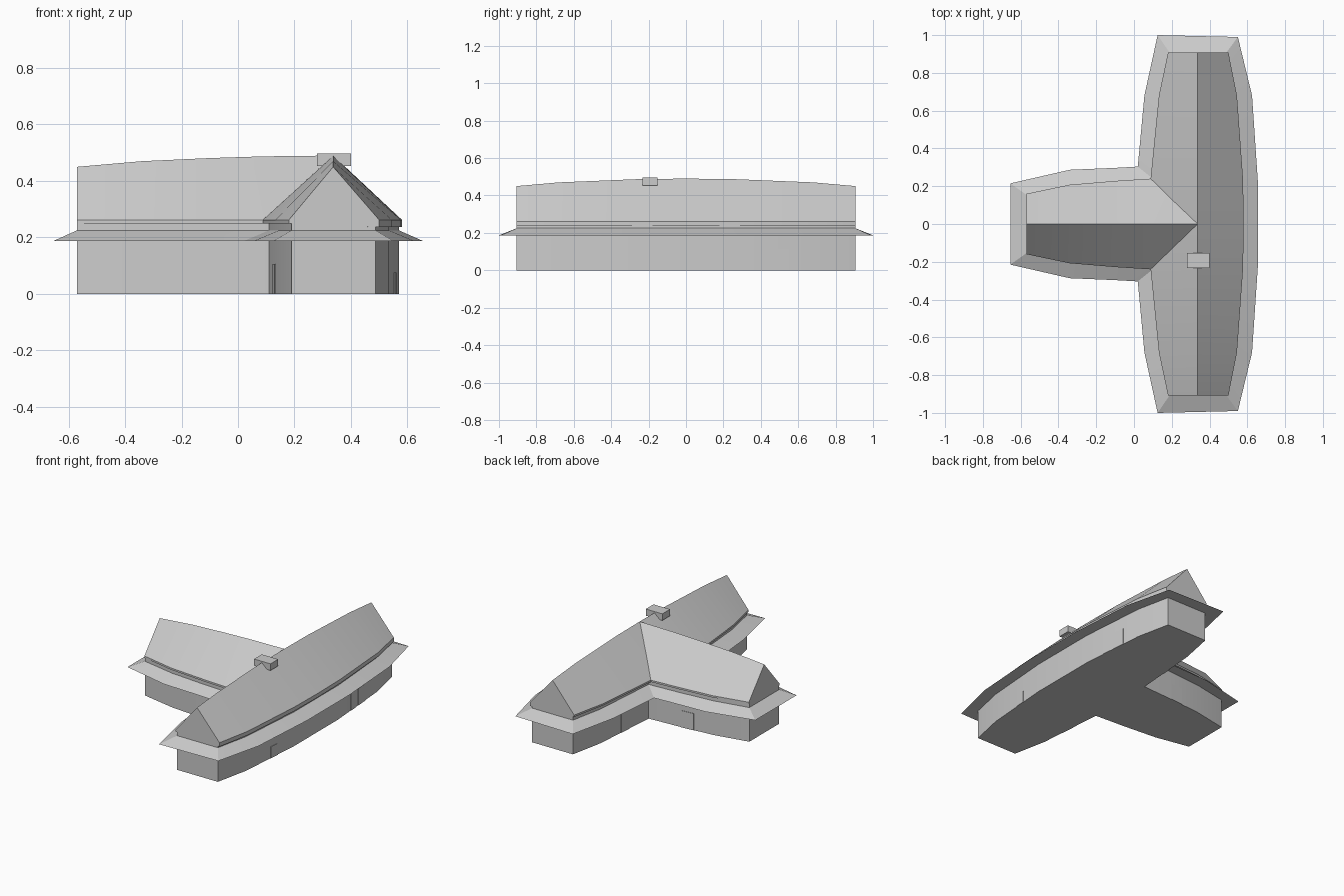
import bpy, bmesh, math
from mathutils import Vector

cube = bpy.data.objects.get("Cube")
if cube:
    bpy.data.objects.remove(cube, do_unlink=True)

grey = bpy.data.materials.new("plain grey")
grey.use_nodes = True
COLOUR = (0.6, 0.6, 0.6, 1)
grey.diffuse_color = COLOUR
grey.node_tree.nodes["Principled BSDF"].inputs["Base Color"].default_value = COLOUR


def finish(name, bm):
    """Turn a bmesh into a shaded object."""
    bmesh.ops.remove_doubles(bm, verts=bm.verts, dist=0.0002)
    bmesh.ops.recalc_face_normals(bm, faces=bm.faces)
    mesh = bpy.data.meshes.new(name)
    bm.to_mesh(mesh)
    bm.free()
    mesh.materials.append(grey)
    obj = bpy.data.objects.new(name, mesh)
    bpy.context.collection.objects.link(obj)
    bpy.ops.object.select_all(action='DESELECT')
    obj.select_set(True)
    bpy.context.view_layer.objects.active = obj
    bpy.ops.object.shade_smooth_by_angle(angle=math.radians(25))
    return obj


def loft(name, rings, caps=True, closed=False):
    """Skin closed rings of equal length."""
    bm = bmesh.new()
    rows = [[bm.verts.new(p) for p in ring] for ring in rings]
    n = len(rows[0])
    pairs = list(zip(rows, rows[1:])) + ([(rows[-1], rows[0])] if closed else [])
    for a, b in pairs:
        for i in range(n):
            j = (i + 1) % n
            bm.faces.new((a[i], a[j], b[j], b[i]))
    if caps:
        bm.faces.new(rows[0])
        bm.faces.new(rows[-1])
    return finish(name, bm)


def mirrored(half):
    """Complete a half outline across the long axis."""
    return half + [(x, -y) for x, y in reversed(half)]


def level(outline, z):
    return [(x, y, z) for x, y in outline]


# T-shaped walls with bowed sides
wall = mirrored([(-0.57, -0.155), (-0.34, -0.2), (-0.1, -0.22), (0.11, -0.232),
                 (0.145, -0.68), (0.19, -0.905), (0.487, -0.905),
                 (0.535, -0.68), (0.57, -0.23)])
loft("walls", [level(wall, 0), level(wall, 0.262)])

# Lower canopy running all round
canopy = mirrored([(-0.655, -0.215), (-0.34, -0.287), (-0.1, -0.297), (0.02, -0.304),
                   (0.055, -0.68), (0.125, -1), (0.55, -0.99),
                   (0.625, -0.68), (0.656, -0.22)])
loft("canopy", [level(wall, 0.225), level(canopy, 0.187), level(wall, 0.192)],
     caps=False, closed=True)

# Main roof: station, left eave, right eave, ridge height
RIDGE, EAVE = 0.337, 0.262
half = [(-0.907, 0.18, 0.5, 0.45), (-0.68, 0.132, 0.545, 0.47), (-0.24, 0.088, 0.577, 0.488)]
stations = half + [(0, 0.082, 0.581, 0.49)] + [(-y, a, b, h) for y, a, b, h in reversed(half)]
loft("main_roof", [[(a, y, 0.25), (a, y, EAVE), (RIDGE, y, h), (b, y, EAVE), (b, y, 0.236)]
                   for y, a, b, h in stations])

# Wing roof, tapering to the main ridge along its valleys
wing = [(-0.57, 0.16, 0.45), (-0.34, 0.208, 0.47), (-0.1, 0.228, 0.481), (0.088, 0.24, 0.487)]
rings = [[(x, -w, 0.25), (x, -w, EAVE), (x, 0, h), (x, w, EAVE), (x, w, 0.25)]
         for x, w, h in wing]
rings.append([(0.088, 0, 0.25)] + [(RIDGE, 0, 0.49)] * 3 + [(0.088, 0, 0.25)])
bm = bmesh.new()
rows = [[bm.verts.new(p) for p in ring] for ring in rings[:-1]]
for a, b in zip(rows, rows[1:]):
    for i in range(5):
        j = (i + 1) % 5
        bm.faces.new((a[i], a[j], b[j], b[i]))
bm.faces.new(rows[0])
tip = bm.verts.new((RIDGE, 0, 0.49))
for i in range(5):
    bm.faces.new((rows[-1][i], rows[-1][(i + 1) % 5], tip))
finish("wing_roof", bm)


def box(name, centre, size, turn=0):
    bm = bmesh.new()
    bmesh.ops.create_cube(bm, size=1)
    bmesh.ops.scale(bm, vec=size, verts=bm.verts)
    obj = finish(name, bm)
    obj.location = centre
    obj.rotation_euler.z = turn
    return obj


# Ridge vent
box("ridge_vent", (0.34, -0.193, 0.475), (0.12, 0.08, 0.044))


def panel(name, a, b, t, width, height):
    """Thin door plate at fraction t along the wall from a to b."""
    a, b = Vector(a), Vector(b)
    p, d = a.lerp(b, t), b - a
    box(name, (p.x, p.y, height / 2), (width, 0.006, height), math.atan2(d.y, d.x))


# Doors and hatches on the outer, inner and wing walls
panel("outer_hatch", (0.535, -0.68), (0.57, -0.23), 0.58, 0.065, 0.075)
panel("outer_tall_door", (0.57, 0.23), (0.535, 0.68), 0.39, 0.065, 0.135)
panel("outer_wide_door", (0.57, 0.23), (0.535, 0.68), 0.61, 0.09, 0.11)
panel("inner_front_door", (0.11, -0.232), (0.145, -0.68), 0.55, 0.09, 0.105)
panel("inner_back_door", (0.11, 0.232), (0.145, 0.68), 0.5, 0.07, 0.135)
panel("wing_back_door", (-0.34, 0.2), (-0.1, 0.22), 0.75, 0.09, 0.11)
